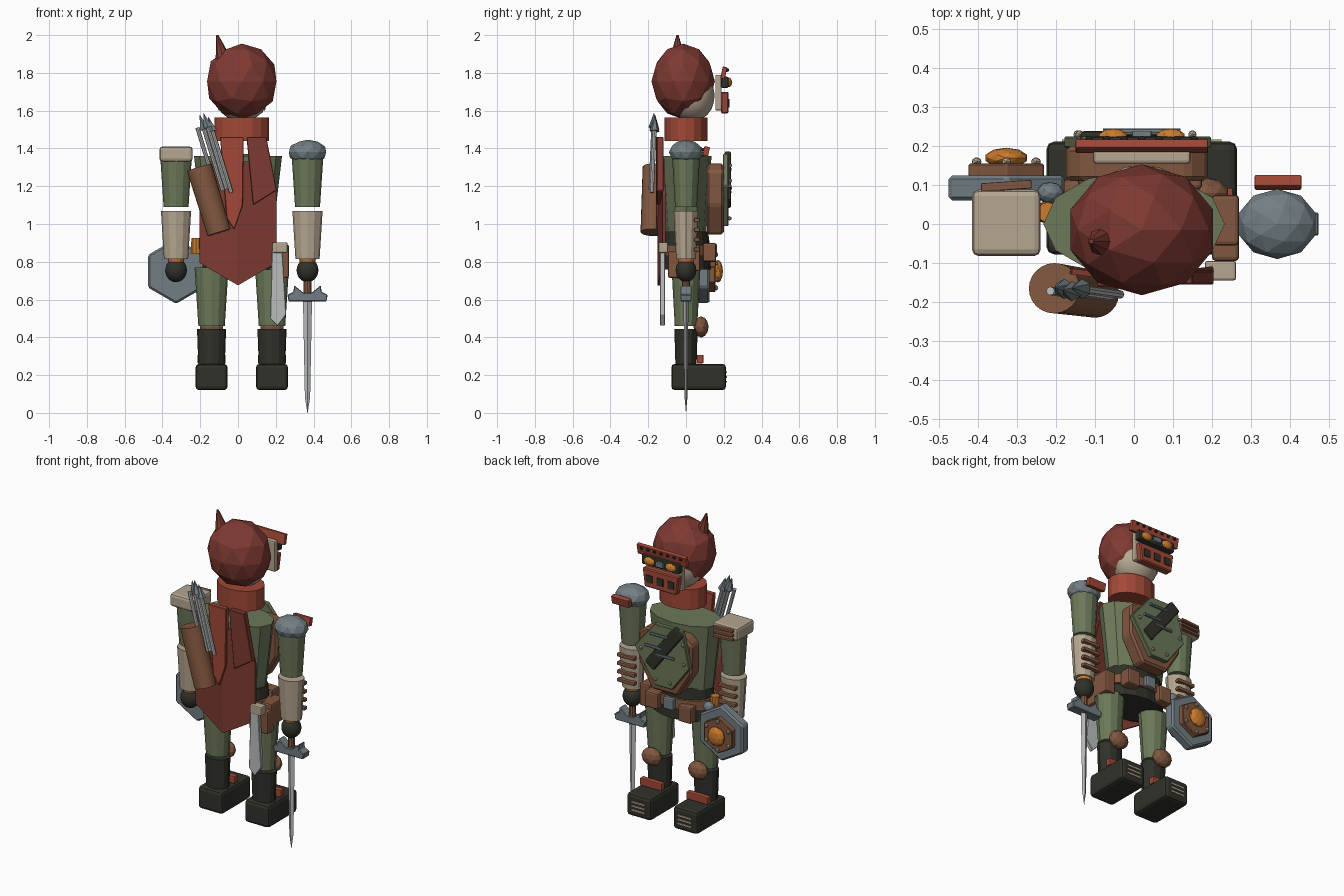
import bpy, bmesh, math
from mathutils import Matrix, Vector

cube = bpy.data.objects.get("Cube")
if cube:
    bpy.data.objects.remove(cube, do_unlink=True)


def material(name, r, g, b):
    m = bpy.data.materials.new(name)
    m.use_nodes = True
    m.diffuse_color = (r, g, b, 1)
    m.node_tree.nodes["Principled BSDF"].inputs["Base Color"].default_value = (r, g, b, 1)
    return m


hood_red = material("hood red", .21, .042, .032)
bright_red = material("bright red", .36, .065, .038)
green = material("moss green", .15, .19, .1)
cream = material("cream", .46, .38, .28)
dark = material("charcoal", .03, .031, .023)
brown = material("leather brown", .22, .095, .05)
grey = material("steel grey", .17, .21, .23)
silver = material("silver", .5, .51, .51)
orange = material("orange", .6, .2, .025)


def finish(name, bm, mat, smooth=False):
    bmesh.ops.recalc_face_normals(bm, faces=bm.faces[:])
    me = bpy.data.meshes.new(name)
    bm.to_mesh(me)
    bm.free()
    me.materials.append(mat)
    if smooth:
        me.polygons.foreach_set("use_smooth", [True] * len(me.polygons))
        me.set_sharp_from_angle(angle=math.radians(40))
    ob = bpy.data.objects.new(name, me)
    bpy.context.collection.objects.link(ob)
    return ob


def box(name, at, size, mat, bevel=0.0, tilt=0.0, axis='X'):
    bm = bmesh.new()
    bmesh.ops.create_cube(bm, size=1, matrix=Matrix.Diagonal((*size, 1)))
    if bevel:
        bmesh.ops.bevel(bm, geom=bm.edges[:], offset=bevel, segments=2, profile=.5, affect='EDGES')
    bm.transform(Matrix.Translation(at) @ Matrix.Rotation(math.radians(tilt), 4, axis))
    return finish(name, bm, mat)


def tube(name, start, end, r0, r1, mat, sides=12, flat=1.0, smooth=False):
    """Tapered cylinder between two points; flat squashes it along y."""
    a, b = Vector(start), Vector(end)
    bm = bmesh.new()
    bmesh.ops.create_cone(bm, cap_ends=True, segments=sides, radius1=r0, radius2=r1,
                          depth=(b - a).length)
    turn = Vector((0, 0, 1)).rotation_difference(b - a).to_matrix().to_4x4()
    bm.transform(Matrix.Translation((a + b) / 2) @ turn @ Matrix.Diagonal((1, flat, 1, 1)))
    return finish(name, bm, mat, smooth)


def ball(name, at, radii, mat, detail=2, smooth=False):
    bm = bmesh.new()
    bmesh.ops.create_icosphere(bm, subdivisions=detail, radius=1)
    bm.transform(Matrix.Translation(at) @ Matrix.Diagonal((*radii, 1)))
    return finish(name, bm, mat, smooth)


def plate(name, outline, y0, y1, mat, bevel=0.0):
    """Extrude an (x, z) outline from y0 to y1."""
    bm = bmesh.new()
    face = bm.faces.new([bm.verts.new((x, y0, z)) for x, z in outline])
    new = bmesh.ops.extrude_face_region(bm, geom=[face])["geom"]
    bmesh.ops.translate(bm, vec=(0, y1 - y0, 0),
                        verts=[v for v in new if isinstance(v, bmesh.types.BMVert)])
    if bevel:
        bmesh.ops.bevel(bm, geom=bm.edges[:], offset=bevel, segments=1, affect='EDGES')
    return finish(name, bm, mat)


def hexagon(cx, cz, r):
    return [(cx + r * math.sin(k * math.pi / 3), cz + r * math.cos(k * math.pi / 3))
            for k in range(6)]


# Head, hood and collar
ball("hood", (.02, -.015, 1.755), (.193, .168, .2), hood_red)
tube("hood_point", (-.075, -.045, 1.86), (-.11, -.045, 2), .045, .006, hood_red, 8)
ball("face", (.02, .03, 1.68), (.14, .122, .14), cream, 3, True)
tube("collar", (.02, 0, 1.44), (.02, 0, 1.565), .145, .145, bright_red, 16, .78)

# Mask
box("mask_base", (.02, .172, 1.695), (.25, .034, .19), cream, .008)
box("mask_brow", (.02, .2, 1.8), (.34, .024, .065), bright_red, .004, -12)
box("eye_bar", (.02, .205, 1.75), (.26, .04, .06), dark, .008)
plate("mouth_guard", [(-.105, 1.7), (.145, 1.7), (.13, 1.585), (-.09, 1.585)],
      .185, .225, bright_red, .006)
for i, x in enumerate((-.055, .02, .095)):
    box(f"mouth_slot_{i}", (x, .227, 1.64), (.042, .008, .045), dark)
for side, x in (("right", -.054), ("left", .094)):
    ball(f"{side}_eye", (x, .225, 1.75), (.038, .02, .026), orange)
box("nose_stud", (.02, .227, 1.75), (.05, .025, .03), grey, .004)
for i in range(7):
    ball(f"brow_stud_{i}", (-.115 + i * .045, .218, 1.815), (.011, .01, .011), dark, 1)

# Torso, waist and belt
tube("torso", (0, 0, .95), (0, 0, 1.36), .185, .233, green, 12, .58)
tube("waist", (.01, 0, .76), (.01, 0, .96), .2, .18, dark, 16, .66)
tube("belt", (.01, 0, .83), (.01, 0, .89), .208, .204, brown, 16, .68)
box("buckle", (.01, .15, .86), (.07, .03, .07), grey, .008)
for i, (x, y, w, d) in enumerate(((.13, .125, .09, .07), (-.1, .13, .09, .06), (.235, .01, .07, .13))):
    box(f"belt_pouch_{i}", (x, y, .82 if i else .85), (w, d, .14 if i > 1 else .1), brown, .01)
box("back_pouch", (.235, -.06, .785), (.07, .07, .14), brown, .01)

# Chest armour
plate("chest_plate", [(-.175, 1.28), (-.13, 1.32), (.14, 1.32), (.19, 1.28), (.19, 1.1),
                      (.1, .945), (-.08, .945), (-.175, 1.1)], .11, .2, brown, .012)
plate("chest_guard", [(-.18, 1.15), (-.13, 1.37), (.06, 1.37), (.2, 1.2), (.06, .99), (-.06, .99)],
      .195, .225, green, .004)
box("chest_grip", (-.01, .222, 1.235), (.075, .035, .33), dark, .01, -38, 'Y')
for i, (x, z) in enumerate(((.02, 1.31), (.06, 1.23), (-.02, 1.19))):
    tube(f"grip_bar_{i}", (x - .06, .236, z), (x + .06, .236, z), .009, .009, grey, 8)
for i, (x, z) in enumerate(((-.14, 1.29), (-.145, 1.17), (-.05, 1.03), (.05, 1.03), (.15, 1.2))):
    ball(f"guard_stud_{i}", (x, .23, z), (.012, .012, .012), cream, 1)

# Legs and boots
for side, x in (("right", -.14), ("left", .18)):
    tube(f"{side}_thigh", (x, 0, .46), (x, 0, .77), .07, .09, green, 12, .85)
    tube(f"{side}_shin", (x, 0, .25), (x, 0, .445), .07, .077, dark, 12, .8)
    ball(f"{side}_knee_pad", (x, .08, .455), (.065, .04, .056), brown)
    box(f"{side}_boot", (x, .067, .19), (.17, .29, .14), dark, .02)
    box(f"{side}_boot_strap", (x, .075, .285), (.15, .035, .045), bright_red, .005)
    for i in range(3):
        box(f"{side}_toe_grip_{i}", (x, .213, .165 + i * .025), (.09, .008, .009), cream)

# Arms
for side, x in (("right", -.328), ("left", .368)):
    tube(f"{side}_upper_arm", (x, 0, 1.09), (x, 0, 1.36), .066, .084, green, 12, .88)
    tube(f"{side}_forearm", (x, 0, .815), (x, 0, 1.07), .064, .08, cream, 12, .82)
    tube(f"{side}_cuff", (x, 0, .795), (x, 0, .818), .04, .045, orange, 12)
    ball(f"{side}_hand", (x, 0, .755), (.058, .055, .063), dark, 3, True)
    for i in range(4):
        box(f"{side}_bracer_{i}", (x, .058, .865 + i * .052), (.12, .03, .022), brown, .006)
ball("left_shoulder_cap", (.368, 0, 1.38), (.104, .09, .066), grey)
box("left_shoulder_tab", (.37, .107, 1.385), (.12, .03, .05), bright_red, .004, -12)
box("right_shoulder_block", (-.328, .003, 1.37), (.176, .17, .08), cream, .016)
for i in range(3):
    box(f"right_shoulder_slat_{i}", (-.328, .098, 1.34 + i * .027),
        (.13, .022, .015), brown, .003, 4, 'Z')

# Shield on the right hand
plate("shield_rim", hexagon(-.328, .75, .172), .06, .125, grey, .01)
plate("shield_face", hexagon(-.328, .75, .112), .12, .155, brown, .004)
ball("shield_boss", (-.328, .17, .75), (.056, .026, .06), orange)
for i, (x, z) in enumerate(hexagon(-.328, .75, .088)):
    ball(f"shield_stud_{i}", (x, .16, z), (.014, .012, .014), cream, 1)
ball("belt_knob", (-.215, .08, .87), (.035, .028, .035), grey)
tube("belt_flask", (-.222, .03, .84), (-.222, .03, .925), .03, .026, orange, 10)

# Long sword in the left hand
sx = .368
tube("sword_handle", (sx, 0, .62), (sx, 0, .72), .021, .021, brown, 10)
half = [(.0, .59), (.1, .59), (.107, .625), (.075, .64), (.07, .675), (.02, .635)]
plate("sword_guard", [(sx + x, z) for x, z in half] + [(sx - x, z) for x, z in half[:0:-1]],
      -.03, .03, grey, .004)
tube("sword_blade", (sx, 0, .085), (sx, 0, .6), .014, .024, silver, 4, .55)
tube("sword_tip", (sx, 0, 0), (sx, 0, .085), .001, .014, silver, 4, .55)

# Short blade on the belt
plate("knife_blade", [(.18, .86), (.235, .86), (.255, .52), (.21, .46), (.17, .5)],
      -.137, -.112, silver, .003)
box("knife_hilt", (.222, -.12, .875), (.08, .05, .055), cream, .006)

# Cape, folded along its middle, and the scarf tails
cape_half = [(0, .675), (.205, .795), (.205, 1.15), (.16, 1.33), (0, 1.33)]
bm = bmesh.new()
for s in (-1, 1):
    bm.faces.new([bm.verts.new((s * x, -.15 + .13 * abs(x), z)) for x, z in cape_half])
bmesh.ops.remove_doubles(bm, verts=bm.verts[:], dist=.0001)
cape = finish("cape", bm, hood_red)
cape.modifiers.new("thickness", 'SOLIDIFY').thickness = .015
plate("scarf_tail_bright", [(-.095, 1.46), (.03, 1.46), (.025, 1.1), (-.02, .97), (-.06, 1.03)],
      -.16, -.13, bright_red, .003)
plate("scarf_tail_dark", [(.045, 1.46), (.15, 1.46), (.205, 1.18), (.08, 1.1)],
      -.155, -.12, hood_red, .003)

# Quiver and arrows
top, low = Vector((-.205, -.165, 1.3)), Vector((-.1, -.18, .955))
tube("quiver", low, top, .064, .068, brown, 24, .95, True)
slope = (top - low).normalized()
for i, x in enumerate((-.215, -.185, -.165, -.14)):
    tip = Vector((x, -.172 + .006 * (i % 2), 1.51 + .01 * (i % 3)))
    tube(f"arrow_shaft_{i}", tip - slope * .36, tip, .011, .011, silver, 8)
    if i:
        tube(f"arrow_head_{i}", tip - slope * .02, tip + slope * .06, .026, .001, grey, 6)
